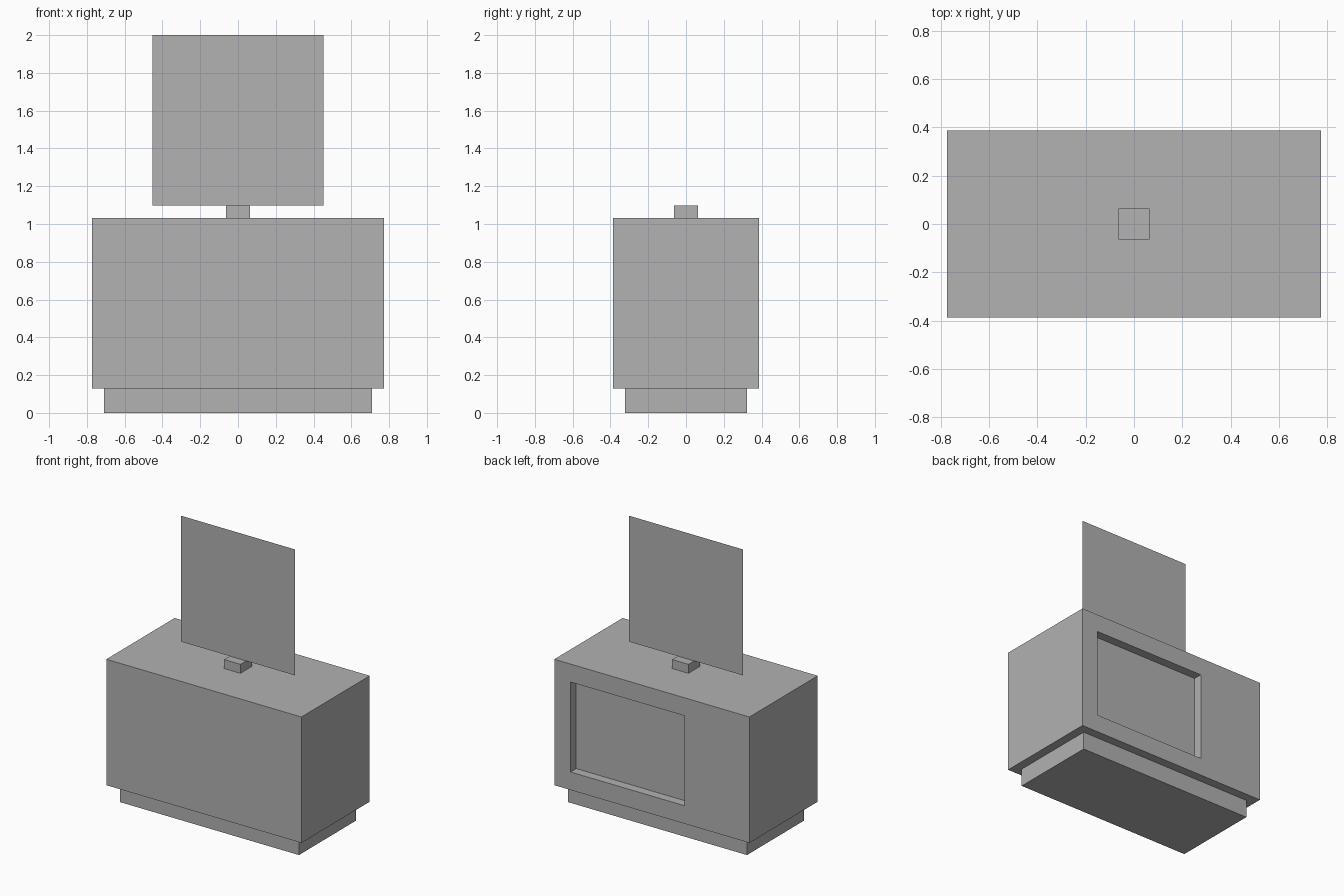
import bpy
import bmesh
from mathutils import Matrix, Vector

U = 2 / 31  # module: every part is a whole number of these units

default_cube = bpy.data.objects.get("Cube")
if default_cube:
    bpy.data.objects.remove(default_cube, do_unlink=True)

# Single flat grey
grey = bpy.data.materials.new("plain grey")
grey.use_nodes = True
colour = (0.445, 0.445, 0.445, 1)
grey.diffuse_color = colour
grey.node_tree.nodes["Principled BSDF"].inputs["Base Color"].default_value = colour


def finish(name, bm):
    """Scale from units and link the mesh as an object."""
    bmesh.ops.scale(bm, vec=(U, U, U), verts=bm.verts)
    mesh = bpy.data.meshes.new(name)
    bm.to_mesh(mesh)
    bm.free()
    mesh.materials.append(grey)
    obj = bpy.data.objects.new(name, mesh)
    bpy.context.collection.objects.link(obj)
    return obj


def box(width, depth, bottom, top):
    """Box centred on the z axis, in units."""
    bm = bmesh.new()
    place = Matrix.Translation((0, 0, (bottom + top) / 2))
    size = Matrix.Diagonal((width, depth, top - bottom, 1))
    bmesh.ops.create_cube(bm, size=1, matrix=place @ size)
    return bm


# Plinth and the small post on top
finish("plinth", box(22, 10, 0, 2))
finish("post", box(2, 2, 16, 17))

# Cabinet with an off-centre recess in its back
bm = box(24, 12, 2, 16)
back = max(bm.faces, key=lambda f: f.calc_center_median().y)
bmesh.ops.inset_individual(bm, faces=[back], thickness=2)
for v in back.verts:
    v.co.x = 10 if v.co.x > 0 else -4
    v.co.z = 14 if v.co.z > 9 else 4
floor = bmesh.ops.extrude_discrete_faces(bm, faces=[back])["faces"][0]
bmesh.ops.translate(bm, vec=Vector((0, -1, 0)), verts=floor.verts)
finish("cabinet", bm)

# Upright paper-thin square panel above the post
bm = bmesh.new()
stand = Matrix.Translation((0, 0, 24)) @ Matrix.Rotation(1.5707963, 4, "X")
bmesh.ops.create_grid(bm, x_segments=1, y_segments=1, size=7, matrix=stand)
finish("upright_panel", bm)
